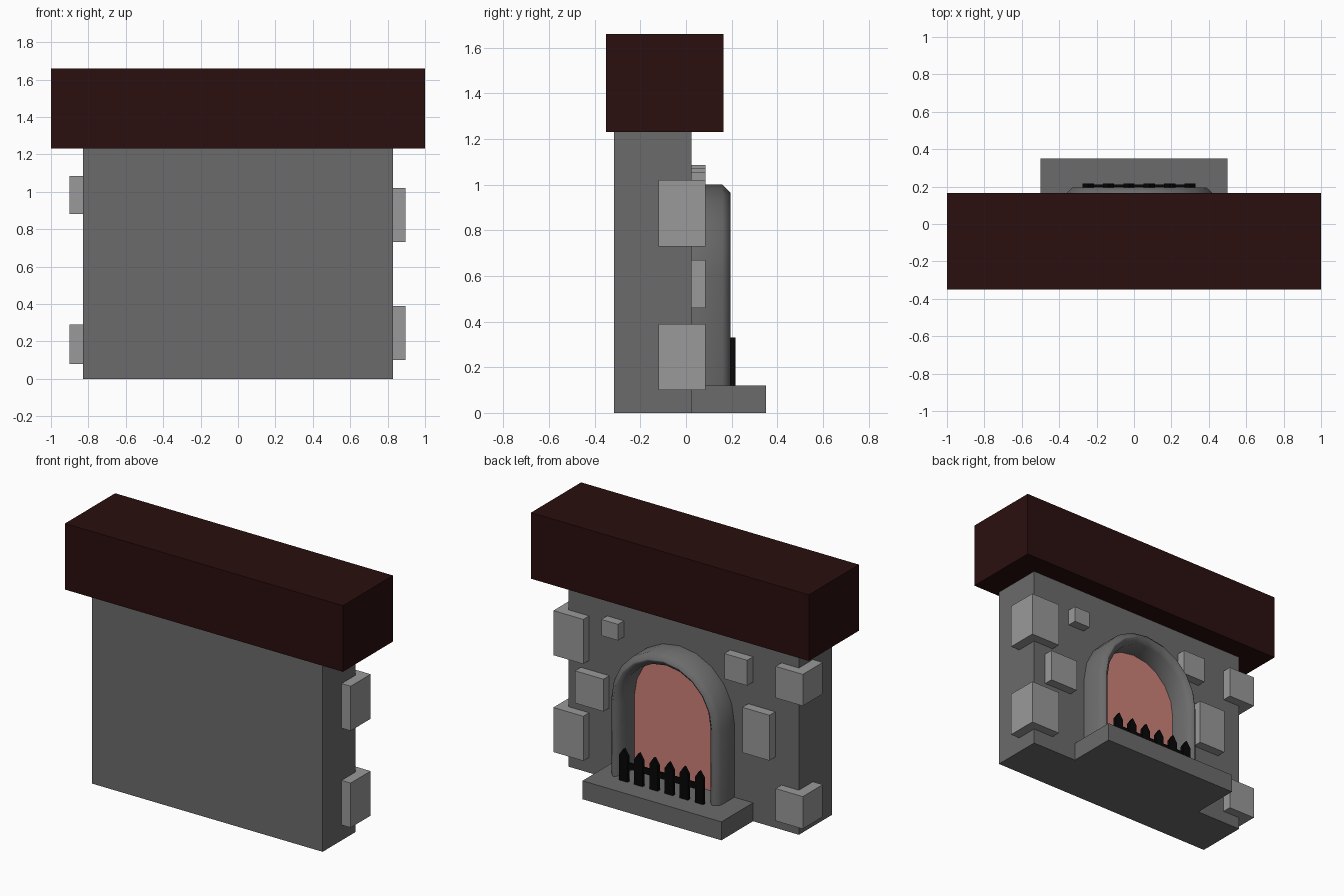
import bpy, bmesh, math

if "Cube" in bpy.data.objects:
    bpy.data.objects.remove(bpy.data.objects["Cube"])


def material(name, r, g, b):
    m = bpy.data.materials.new(name)
    m.diffuse_color = (r, g, b, 1)
    m.use_nodes = True
    m.node_tree.nodes["Principled BSDF"].inputs["Base Color"].default_value = m.diffuse_color
    return m


WALL = material("wall_grey", 0.147, 0.147, 0.147)
STONE = material("stone_grey", 0.32, 0.32, 0.32)
WOOD = material("dark_wood", 0.023, 0.0045, 0.0045)
GLOW = material("warm_glow", 0.62, 0.22, 0.19)
IRON = material("black_iron", 0.002, 0.002, 0.002)


def finish(name, bm, mat):
    bmesh.ops.recalc_face_normals(bm, faces=bm.faces)
    me = bpy.data.meshes.new(name)
    bm.to_mesh(me)
    bm.free()
    me.materials.append(mat)
    ob = bpy.data.objects.new(name, me)
    bpy.context.collection.objects.link(ob)
    return ob


def extrude_xz(name, pts, y0, y1, mat):
    """Extrude an outline in the xz plane from y0 to y1."""
    bm = bmesh.new()
    f = bm.faces.new([bm.verts.new((x, y0, z)) for x, z in pts])
    ext = bmesh.ops.extrude_face_region(bm, geom=[f])
    vs = [v for v in ext["geom"] if isinstance(v, bmesh.types.BMVert)]
    bmesh.ops.translate(bm, verts=vs, vec=(0, y1 - y0, 0))
    return finish(name, bm, mat)


def box(name, x0, x1, y0, y1, z0, z1, mat):
    return extrude_xz(name, [(x0, z0), (x1, z0), (x1, z1), (x0, z1)], y0, y1, mat)


# Main masses
box("chimney_wall", -0.83, 0.83, -0.315, 0.025, 0, 1.23, WALL)
box("mantel", -1, 1, -0.35, 0.165, 1.23, 1.66, WOOD)
box("hearth", -0.5, 0.5, 0.025, 0.35, 0, 0.12, WALL)

# Corner stones wrapping the wall edges
for i, (x0, x1, z0, z1) in enumerate([
        (0.68, 0.895, 0.10, 0.39), (0.68, 0.895, 0.73, 1.02),
        (-0.90, -0.705, 0.08, 0.29), (-0.90, -0.705, 0.88, 1.085)]):
    box(f"corner_stone_{i}", x0, x1, -0.12, 0.085, z0, z1, STONE)

# Stones set in the face of the wall
for i, (x0, x1, z0, z1) in enumerate([
        (0.43, 0.55, 0.95, 1.055), (0.535, 0.74, 0.46, 0.67),
        (-0.50, -0.335, 0.905, 1.07), (-0.66, -0.465, 0.46, 0.755)]):
    box(f"face_stone_{i}", x0, x1, 0.02, 0.085, z0, z1, STONE)

# Arch surround: bevelled section swept up, over and down
CX, SPRING, R, W = 0.03, 0.605, 0.395, 0.077


def arch_path(r, steps=10):
    arc = [(CX + r * math.cos(math.pi * k / steps),
            SPRING + r * math.sin(math.pi * k / steps)) for k in range(steps + 1)]
    return [(CX + r, 0.12)] + arc + [(CX - r, 0.12)]


section = [(R, 0.02), (R, 0.16), (R - 0.035, 0.195),
           (R - W + 0.035, 0.195), (R - W, 0.16), (R - W, 0.02)]
bm = bmesh.new()
rails = [[bm.verts.new((x, y, z)) for x, z in arch_path(r)] for r, y in section]
n = len(rails)
for i in range(n):
    a, b = rails[i], rails[(i + 1) % n]
    for k in range(len(a) - 1):
        bm.faces.new((a[k], a[k + 1], b[k + 1], b[k]))
for end in (0, -1):
    bm.faces.new([rail[end] for rail in rails])
arch = finish("arch_surround", bm, WALL)
bpy.context.view_layer.objects.active = arch
arch.select_set(True)
bpy.ops.object.shade_smooth_by_angle(angle=math.radians(60))

# Glowing panel filling the opening
extrude_xz("fire_opening", arch_path(R - W + 0.01), 0.02, 0.03, GLOW)

# Grate: six pointed pickets and a rail
for i in range(6):
    x = -0.275 + i * 0.109
    extrude_xz(f"grate_picket_{i}",
               [(x, 0.12), (x + 0.06, 0.12), (x + 0.06, 0.285),
                (x + 0.03, 0.33), (x, 0.285)], 0.195, 0.217, IRON)
box("grate_rail", -0.25, 0.305, 0.199, 0.211, 0.205, 0.245, IRON)
